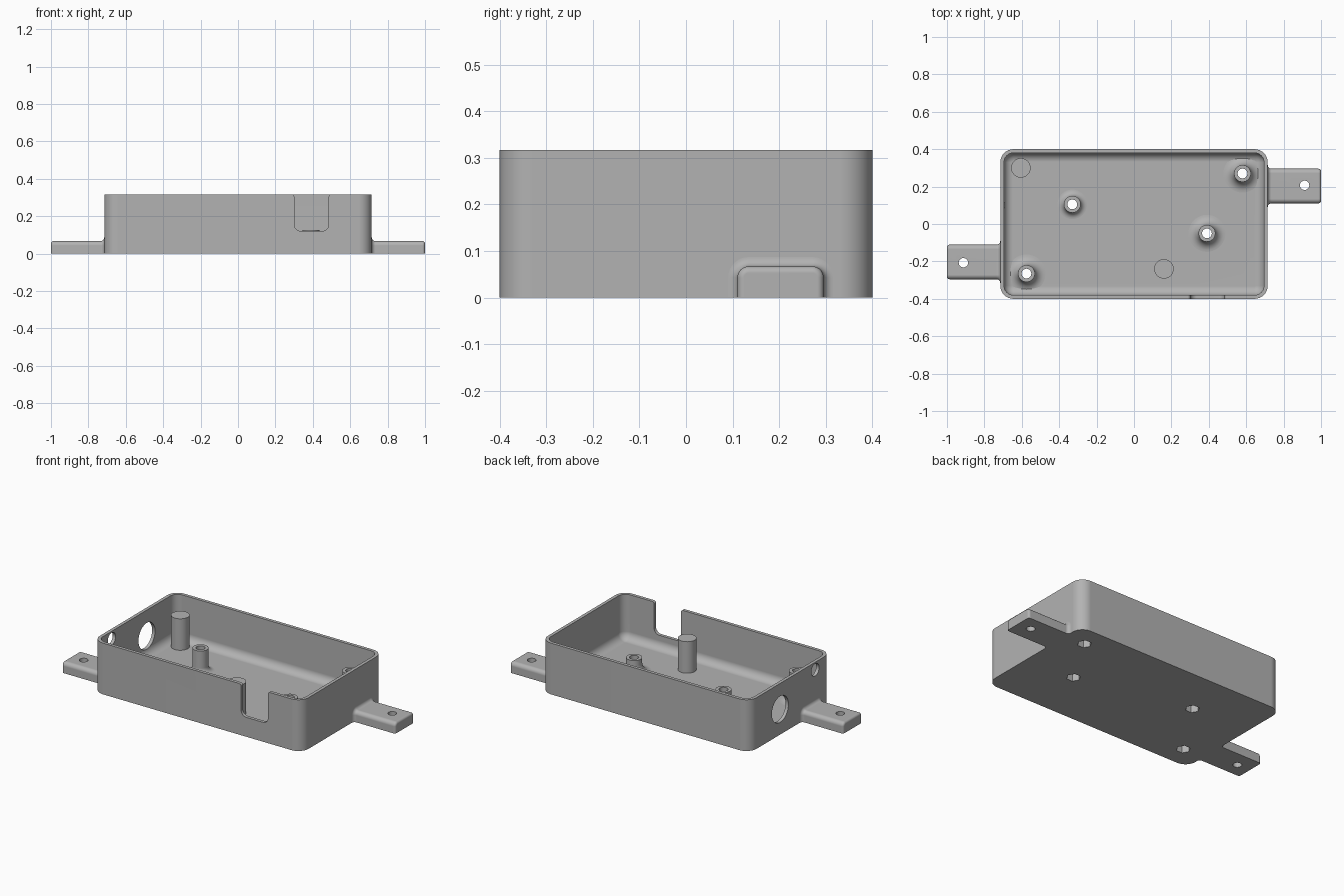
import bpy
import bmesh
from math import sin, cos, pi, radians

if "Cube" in bpy.data.objects:
    bpy.data.objects.remove(bpy.data.objects["Cube"])

grey = bpy.data.materials.new("plain grey")
grey.use_nodes = True
grey.diffuse_color = (0.45, 0.45, 0.45, 1)
grey.node_tree.nodes["Principled BSDF"].inputs["Base Color"].default_value = grey.diffuse_color

HEIGHT, FLOOR, WALL = 0.317, 0.04, 0.02
HALF_X, HALF_Y, CORNER = 0.715, 0.4, 0.07
quarter = [i * pi / 16 for i in range(9)]


def skin(name, rings):
    """Bridge closed rings of equal length and cap both ends."""
    bm = bmesh.new()
    loops = [[bm.verts.new(p) for p in ring] for ring in rings]
    n = len(loops[0])
    for a, b in zip(loops, loops[1:]):
        for i in range(n):
            j = (i + 1) % n
            bm.faces.new((a[i], a[j], b[j], b[i]))
    bm.faces.new(loops[0][::-1])
    bm.faces.new(loops[-1])
    bmesh.ops.recalc_face_normals(bm, faces=bm.faces)
    mesh = bpy.data.meshes.new(name)
    bm.to_mesh(mesh)
    bm.free()
    mesh.materials.append(grey)
    obj = bpy.data.objects.new(name, mesh)
    bpy.context.collection.objects.link(obj)
    return obj


def rounded_rect(hx, hy, r, z):
    ring = []
    for k, (sx, sy) in enumerate([(1, 1), (-1, 1), (-1, -1), (1, -1)]):
        for t in quarter:
            a = t + k * pi / 2
            ring.append((sx * (hx - r) + r * cos(a), sy * (hy - r) + r * sin(a), z))
    return ring


def lathe(name, x, y, profile, n=48):
    return skin(name, [[(x + r * cos(2 * pi * i / n), y + r * sin(2 * pi * i / n), z)
                        for i in range(n)] for r, z in profile])


def cut(obj, cutters):
    """Subtract the cutters and apply."""
    bpy.context.view_layer.objects.active = obj
    for c in cutters:
        c.hide_render = True
        mod = obj.modifiers.new("cut", "BOOLEAN")
        mod.operation = "DIFFERENCE"
        mod.solver = "EXACT"
        mod.object = c
        bpy.ops.object.modifier_apply(modifier=mod.name)


# Open tray with rounded corners
tray = skin("tray", [rounded_rect(HALF_X, HALF_Y, CORNER, z) for z in (0, HEIGHT)])
parts = [tray]

# Cavity with a filleted floor
ix, iy, ir, fillet = HALF_X - WALL, HALF_Y - WALL, CORNER - WALL, 0.048
rings = []
for t in quarter[::-1]:
    o = fillet * (1 - cos(t))
    rings.append(rounded_rect(ix - o, iy - o, ir - o, FLOOR + fillet * (1 - sin(t))))
rings.append(rounded_rect(ix, iy, ir, HEIGHT + 0.1))
cutters = [skin("cavity_cutter", rings)]

# Cable notch in the front wall, rounded at the bottom and flared at the rim
nx, half, bottom, r, flare = 0.393, 0.092, 0.12, 0.035, 0.014
side = [(half - r + r * sin(t), bottom + r - r * cos(t)) for t in quarter]
side += [(half + flare * (1 - cos(t)), HEIGHT - flare + flare * sin(t)) for t in quarter]
side.append((half + flare, HEIGHT + 0.05))
outline = [(nx + x, z) for x, z in side] + [(nx - x, z) for x, z in side[::-1]]
cutters.append(skin("notch_cutter", [[(x, y, z) for x, z in outline] for y in (-0.45, -0.36)]))

# Round ports through the end wall
for y, z, r in [(0.1, 0.157, 0.081), (-0.243, 0.27, 0.038)]:
    cutters.append(skin("port_cutter", [[(x, y + r * cos(i * pi / 24), z + r * sin(i * pi / 24))
                                         for i in range(48)] for x in (-0.8, -0.66)]))

# Screw bosses with flared feet, screw holes and hexagonal nut pockets
for i, (x, y, top, foot) in enumerate([(0.58, 0.27, 0.22, 0.057), (-0.575, -0.265, 0.22, 0.057),
                                       (-0.33, 0.105, 0.18, 0.034), (0.39, -0.05, 0.126, 0.054)]):
    radius = 0.045
    profile = [(radius + foot, 0.02)]
    profile += [(radius + foot * (1 - sin(t)), FLOOR + foot * (1 - cos(t))) for t in quarter]
    profile.append((radius, top))
    boss = lathe("screw_boss_%d" % (i + 1), x, y, profile)
    drills = [lathe("hole_cutter", x, y, [(0.026, -0.1), (0.026, 0.4)], 32),
              lathe("nut_cutter", x, y, [(0.04, -0.1), (0.04, 0.06)], 6)]
    cut(boss, drills)
    parts.append(boss)
    cutters += drills

# Plain support posts
for i, (x, y) in enumerate([(-0.605, 0.3), (0.16, -0.24)]):
    parts.append(lathe("support_post_%d" % (i + 1), x, y, [(0.052, 0.02), (0.052, 0.235)]))

cut(tray, cutters)


# Mounting tabs, blended into the end walls and rounded at the tip
def tab_section(x, grow):
    hw, h, r = 0.0925 + grow, 0.067 + grow, 0.024 + grow
    half_arc = [(hw - r + r * cos(t), h - r + r * sin(t)) for t in quarter]
    pts = [(hw, 0)] + half_arc + [(-y, z) for y, z in half_arc[::-1]] + [(-hw, 0)]
    return [(x, y + 0.203, z) for y, z in pts]


root, tip = 0.02, 0.014
sections = [tab_section(HALF_X - 0.01, root)]
sections += [tab_section(HALF_X + root * (1 - cos(t)), root * (1 - sin(t))) for t in quarter]
sections += [tab_section(1 - tip + tip * sin(t), -tip * (1 - cos(t))) for t in quarter]
for s, label in [(1, "left"), (-1, "right")]:
    tab = skin("mounting_tab_" + label, [[(s * x, s * y, z) for x, y, z in ring] for ring in sections])
    hole = lathe("tab_hole_cutter", s * 0.912, s * 0.207, [(0.025, -0.1), (0.025, 0.2)], 32)
    cut(tab, [hole])
    cutters.append(hole)
    parts.append(tab)

for c in cutters:
    bpy.data.objects.remove(c)

# Smooth curves, crisp edges
bpy.ops.object.select_all(action="DESELECT")
for p in parts:
    p.select_set(True)
bpy.context.view_layer.objects.active = tray
bpy.ops.object.shade_smooth_by_angle(angle=radians(30))
for p in parts:
    mod = p.modifiers.new("even_normals", "WEIGHTED_NORMAL")
    mod.keep_sharp = True
